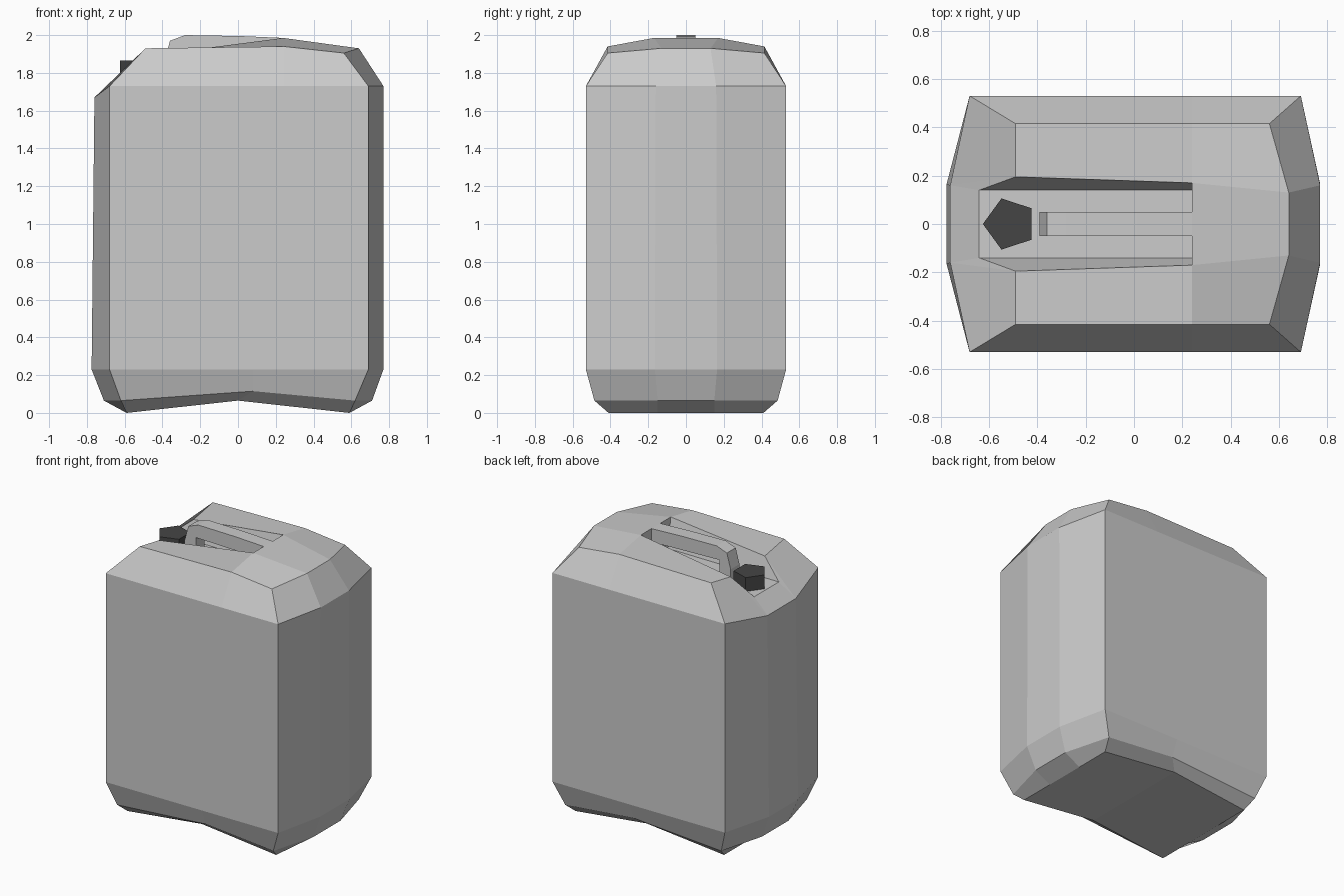
import bpy, bmesh, math

if "Cube" in bpy.data.objects:
    bpy.data.objects.remove(bpy.data.objects["Cube"])


def make_object(name, bm):
    bmesh.ops.recalc_face_normals(bm, faces=bm.faces)
    mesh = bpy.data.meshes.new(name)
    bm.to_mesh(mesh)
    bm.free()
    obj = bpy.data.objects.new(name, mesh)
    bpy.context.collection.objects.link(obj)
    return obj


def half_ring(end_x, end_y, end_z, cor_x, cor_y, cor_z, mid_x, mid_z):
    """Half outline (y >= 0) from left end to right end; pairs are (left, right)."""
    return [(end_x[0], 0, end_z[0]), (end_x[0], end_y, end_z[0]),
            (cor_x[0], cor_y, cor_z[0]), (mid_x, cor_y, mid_z), (cor_x[1], cor_y, cor_z[1]),
            (end_x[1], end_y, end_z[1]), (end_x[1], 0, end_z[1])]


# Can body: half of it in stacked outlines, mirrored front to back
bm = bmesh.new()
outlines = [
    half_ring((-.59, .59), .15, (0, 0), (-.59, .59), .41, (0, 0), 0, .065),
    half_ring((-.71, .71), .15, (.065, .065), (-.62, .62), .485, (.065, .065), .08, .115),
    half_ring((-.775, .77), .165, (.23, .23), (-.68, .69), .53, (.23, .23), .08, .23),
    half_ring((-.76, .77), .16, (1.67, 1.73), (-.68, .69), .53, (1.73, 1.73), .24, 1.73),
]
rings = [[bm.verts.new(p) for p in o] for o in outlines]
for a, b in zip(rings, rings[1:]):
    for i in range(6):
        bm.faces.new((a[i], a[i + 1], b[i + 1], b[i]))

# Arched base
base = rings[0]
arch = bm.verts.new((0, 0, .065))
bm.faces.new(base[:4] + [arch])
bm.faces.new([arch] + base[3:])

# Shoulders
lip, corner, mid, right, end, end0 = [bm.verts.new(p) for p in (
    (-.49, .195, 1.89), (-.49, .415, 1.93), (.24, .415, 1.94),
    (.56, .415, 1.905), (.64, .13, 1.93), (.64, 0, 1.93))]
crown = [lip, corner, mid, right, end, end0]
side = rings[3]
for i in range(5):
    bm.faces.new((side[i + 1], side[i + 2], crown[i + 1], crown[i]))

# Top and sunken handle channel
ridge, ridge0, floor_l, floor_l0, floor_r, floor_r0 = [bm.verts.new(p) for p in (
    (.24, .17, 1.985), (.24, 0, 1.985), (-.64, .14, 1.765),
    (-.64, 0, 1.765), (.24, .14, 1.77), (.24, 0, 1.77))]
for f in ((side[0], side[1], floor_l, floor_l0), (side[1], lip, floor_l),
          (lip, corner, mid, ridge), (ridge, mid, right, end),
          (ridge0, ridge, end, end0), (lip, ridge, floor_r, floor_l),
          (floor_l0, floor_l, floor_r, floor_r0), (floor_r0, floor_r, ridge, ridge0)):
    bm.faces.new(f)
body = make_object("can_body", bm)
mirror = body.modifiers.new("mirror", 'MIRROR')
mirror.use_axis = (False, True, False)


def prism(name, outline, offset):
    bm = bmesh.new()
    face = bm.faces.new([bm.verts.new(p) for p in outline])
    out = bmesh.ops.extrude_face_region(bm, geom=[face])
    verts = [g for g in out["geom"] if isinstance(g, bmesh.types.BMVert)]
    bmesh.ops.translate(bm, verts=verts, vec=offset)
    return make_object(name, bm)


# Carrying handle: side profile with a leg at the left
profile = [(-.39, 1.765), (-.39, 1.86), (-.36, 1.97), (-.28, 2.0), (.01, 1.995),
           (.24, 1.985), (.24, 1.89), (-.30, 1.905), (-.30, 1.765)]
prism("handle", [(x, -.05, z) for x, z in profile], (0, .1, 0))

# Five-sided filler cap
pentagon = [(-.514 - .111 * math.cos(math.tau * i / 5),
             .111 * math.sin(math.tau * i / 5), 1.765) for i in range(5)]
cap = prism("filler_cap", pentagon, (0, 0, .1))
dark = bpy.data.materials.new("dark_plastic")
dark.diffuse_color = (.06, .06, .06, 1)
dark.use_nodes = True
dark.node_tree.nodes["Principled BSDF"].inputs["Base Color"].default_value = dark.diffuse_color
cap.data.materials.append(dark)
